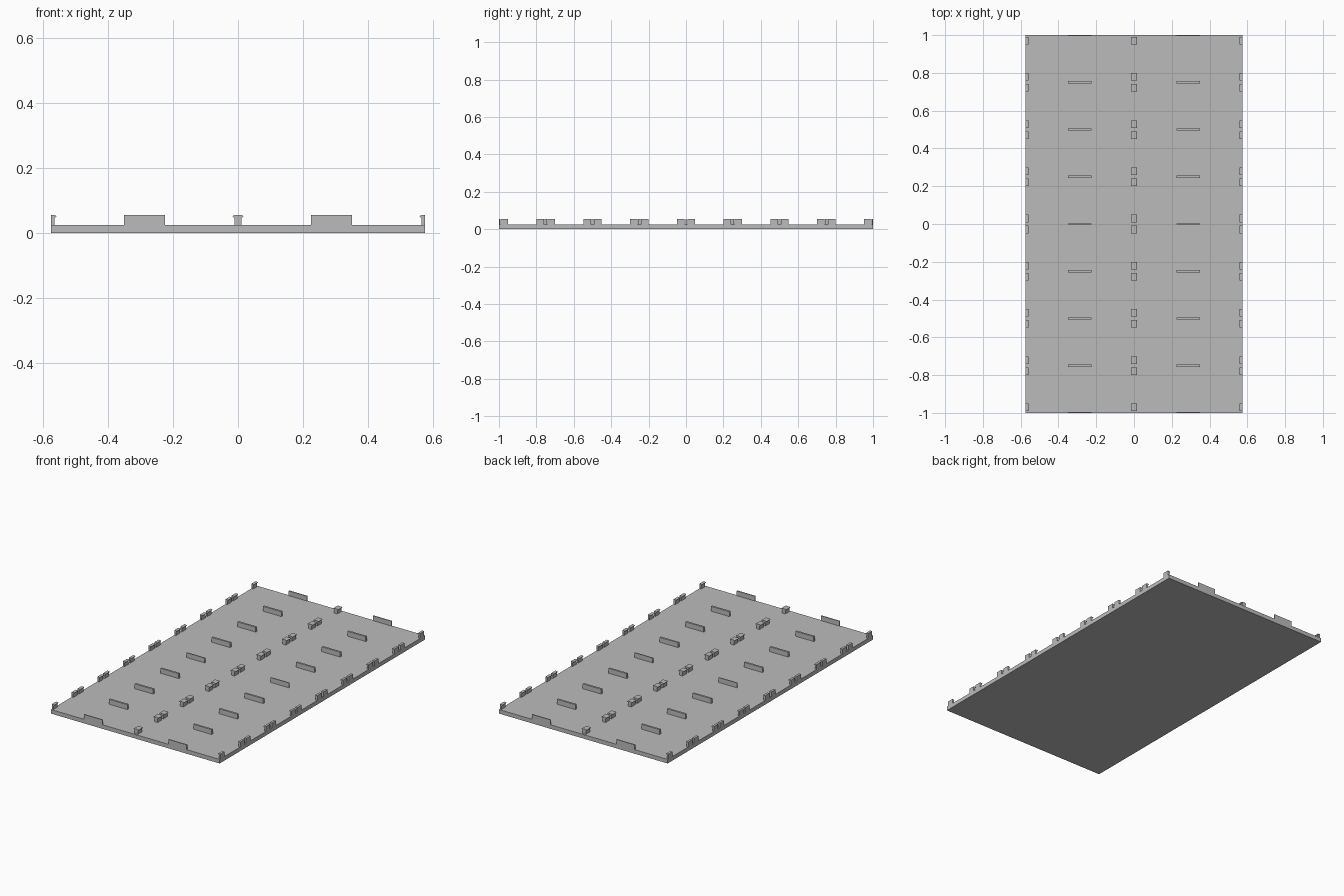
import bpy

cube = bpy.data.objects.get("Cube")
if cube:
    bpy.data.objects.remove(cube, do_unlink=True)

HALF_W, HALF_L = 0.575, 1.0
FLOOR, TOP = 0.025, 0.055
PITCH = 0.25

grey = bpy.data.materials.new("plain grey")
grey.use_nodes = True
colour = (0.5, 0.5, 0.5, 1)
grey.diffuse_color = colour
grey.node_tree.nodes["Principled BSDF"].inputs["Base Color"].default_value = colour


def extrude_profile(name, profile, y0, y1):
    """Extrude an x-z outline from y0 to y1 as a closed solid."""
    n = len(profile)
    verts = [(x, y, z) for y in (y0, y1) for x, z in profile]
    faces = [tuple(range(n)), tuple(reversed(range(n, 2 * n)))]
    faces += [(i, i + n, (i + 1) % n + n, (i + 1) % n) for i in range(n)]
    mesh = bpy.data.meshes.new(name)
    mesh.from_pydata(verts, [], faces)
    mesh.materials.append(grey)
    obj = bpy.data.objects.new(name, mesh)
    bpy.context.collection.objects.link(obj)
    return obj


def rectangle(x0, x1, z0, z1):
    return [(x0, z0), (x1, z0), (x1, z1), (x0, z1)]


# Wedge-shaped hook along one side of a clip
hook = [(0.011, 0.047), (0.017, 0.051), (0.017, 0.053), (0.011, TOP)]

# Clip outlines: hooked on both sides in the middle, inward only at the edges
middle = [(-0.011, FLOOR), (0.011, FLOOR)] + hook + [(-x, z) for x, z in reversed(hook)]
left = -HALF_W
left_edge = [(left, FLOOR), (left + 0.011, FLOOR)]
left_edge += [(left + x, z) for x, z in hook] + [(left, TOP)]
right_edge = [(-x, z) for x, z in reversed(left_edge)]
clips = {"middle_clip": middle, "right_edge_clip": left_edge, "left_edge_clip": right_edge}

# Base plate
extrude_profile("base_plate", rectangle(-HALF_W, HALF_W, 0, FLOOR), -HALF_L, HALF_L)

for row in range(-4, 5):
    y = row * PITCH
    # Upright ribs: thinner in the centre row, cut flush at both ends
    half = 0.003 if row == 0 else 0.006
    y0, y1 = max(y - half, -HALF_L), min(y + half, HALF_L)
    extrude_profile("right_rib", rectangle(-0.35, -0.225, FLOOR, TOP), y0, y1)
    extrude_profile("left_rib", rectangle(0.225, 0.35, FLOOR, TOP), y0, y1)
    # Clips in front of and behind each rib line
    for offset in (-0.029, 0.029):
        if abs(y + offset) < HALF_L:
            for name, outline in clips.items():
                extrude_profile(name, outline, y + offset - 0.02, y + offset + 0.02)
